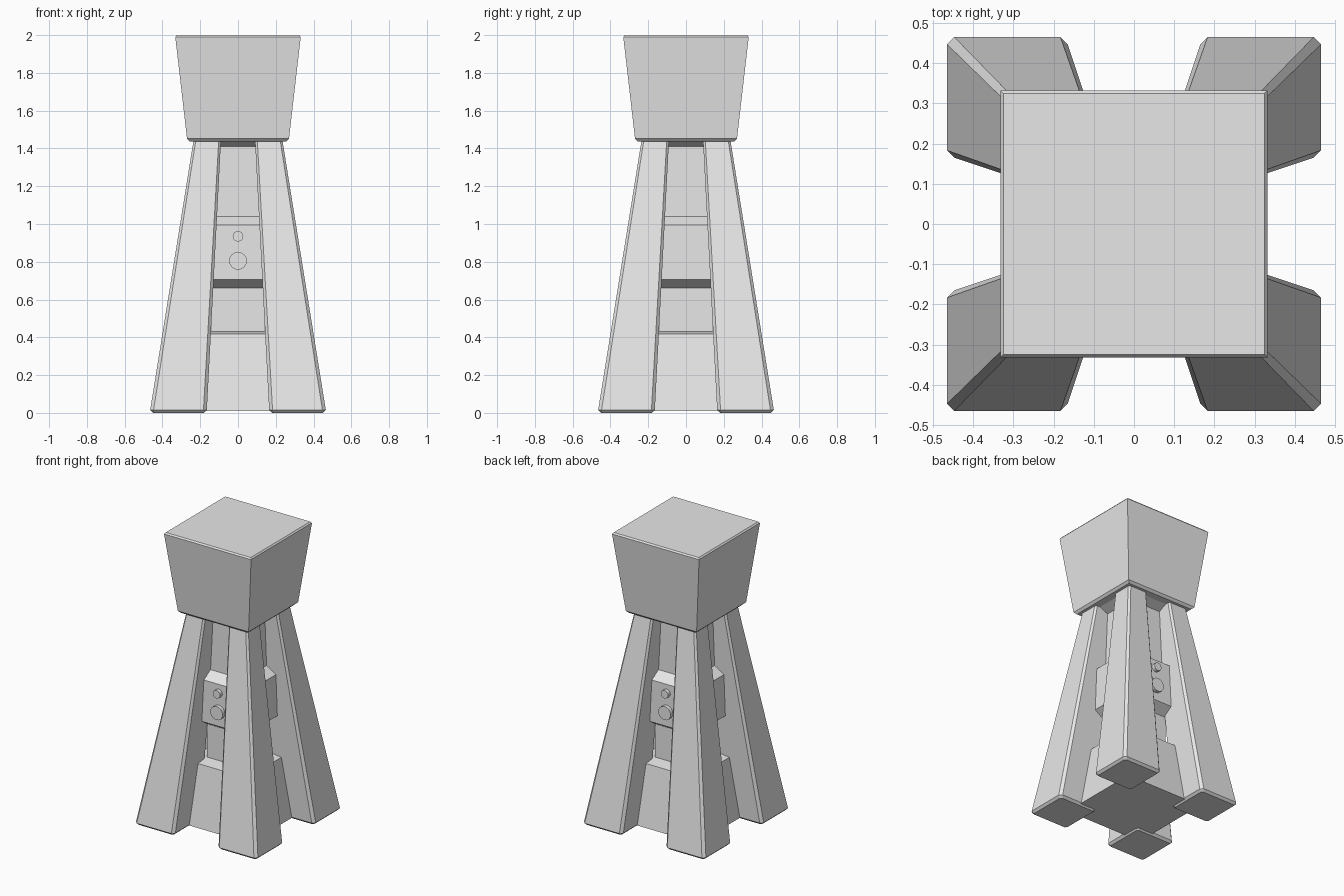
import bpy, bmesh, math

cube = bpy.data.objects.get("Cube")
if cube:
    bpy.data.objects.remove(cube, do_unlink=True)

grey = bpy.data.materials.new("light_grey")
grey.use_nodes = True
colour = (0.8, 0.8, 0.8, 1)
grey.diffuse_color = colour
grey.node_tree.nodes["Principled BSDF"].inputs["Base Color"].default_value = colour


def finish(name, bm):
    bmesh.ops.recalc_face_normals(bm, faces=bm.faces)
    mesh = bpy.data.meshes.new(name)
    bm.to_mesh(mesh)
    bm.free()
    mesh.materials.append(grey)
    obj = bpy.data.objects.new(name, mesh)
    bpy.context.collection.objects.link(obj)
    return obj


def square(half):
    return [(-half, -half), (half, -half), (half, half), (-half, half)]


def stack(name, rings):
    """Skin a list of (corner points, height) rings and cap both ends."""
    bm = bmesh.new()
    loops = [[bm.verts.new((x, y, z)) for x, y in pts] for pts, z in rings]
    for low, high in zip(loops, loops[1:]):
        for i in range(len(low)):
            j = (i + 1) % len(low)
            bm.faces.new((low[i], low[j], high[j], high[i]))
    bm.faces.new(loops[0])
    bm.faces.new(loops[-1])
    return finish(name, bm)


def leg_section(inner, outer, cut, sx, sy):
    """Square with four cut corners, mirrored into one quadrant."""
    a, b = inner, outer
    pts = [(a + cut, a), (b - cut, a), (b, a + cut), (b, b - cut),
           (b - cut, b), (a + cut, b), (a, b - cut), (a, a + cut)]
    return [(x * sx, y * sy) for x, y in pts]


# Head: flared block with narrow chamfers at top and bottom
stack("head", [(square(h), z) for h, z in
               [(0.255, 1.437), (0.27, 1.452), (0.332, 1.99), (0.324, 2.0)]])

# Core: base plinth, slim column, control box and collar in one profile
profile = [(0.295, 0.01), (0.23, 0.418), (0.14, 0.43), (0.14, 0.66),
           (0.21, 0.705), (0.21, 0.995), (0.14, 1.04), (0.14, 1.41),
           (0.21, 1.44)]
stack("core", [(square(h), z) for h, z in profile])

# Four splayed legs with chamfered edges and feet
for side, sx in (("left", 1), ("right", -1)):
    for end, sy in (("front", -1), ("back", 1)):
        stack(f"{end}_{side}_leg", [
            (leg_section(0.18, 0.45, 0.012, sx, sy), 0),
            (leg_section(0.165, 0.465, 0.018, sx, sy), 0.015),
            (leg_section(0.09, 0.235, 0.012, sx, sy), 1.445)])

# Round buttons on the front and back of the control box
for end, sy in (("front", -1), ("back", 1)):
    for size, radius, z in (("large", 0.047, 0.805), ("small", 0.028, 0.935)):
        bm = bmesh.new()
        bmesh.ops.create_cone(bm, cap_ends=True, segments=16, radius1=radius,
                              radius2=radius, depth=0.04)
        knob = finish(f"{end}_{size}_button", bm)
        knob.rotation_euler.x = math.radians(90)
        knob.location = (0, sy * 0.215, z)
        bpy.ops.object.select_all(action="DESELECT")
        knob.select_set(True)
        bpy.context.view_layer.objects.active = knob
        bpy.ops.object.shade_smooth_by_angle(angle=math.radians(35))
